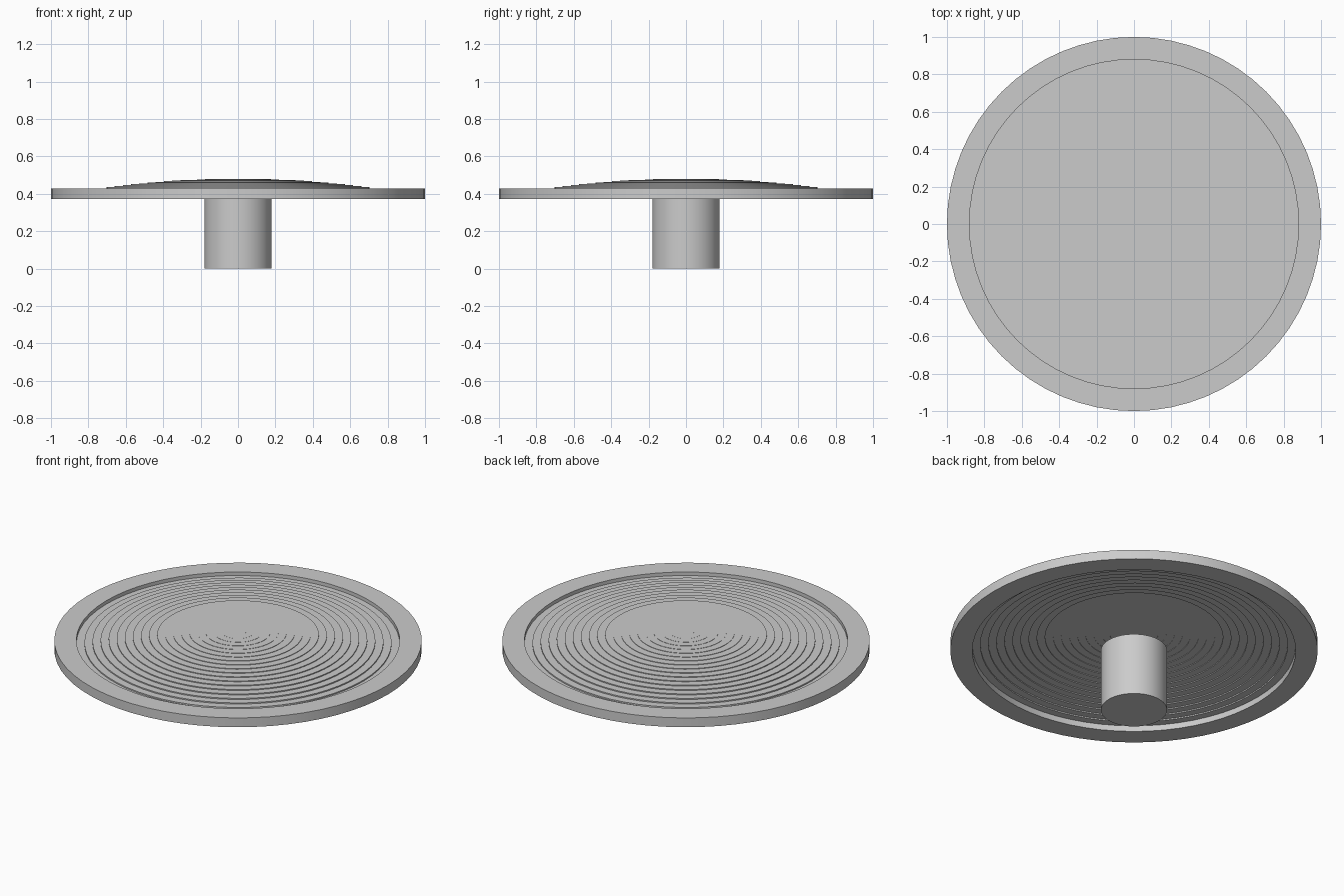
import bpy
import bmesh
from math import cos, sin, tau, radians

cube = bpy.data.objects.get("Cube")
if cube:
    bpy.data.objects.remove(cube, do_unlink=True)

SEGMENTS = 64
RIM_OUTER, RIM_INNER = 1.0, 0.88
RIM_BOTTOM, RIM_TOP = 0.373, 0.429
STEPS = 20
DOME_TOP, DOME_RISE = 0.48, 0.08
POST_RADIUS = 0.18

grey = bpy.data.materials.new("plain grey")
grey.use_nodes = True
colour = (0.6, 0.6, 0.6, 1.0)
grey.diffuse_color = colour
grey.node_tree.nodes["Principled BSDF"].inputs["Base Color"].default_value = colour


def lathe(name, profile, closed=False):
    """Turn a (radius, height) profile around the z axis."""
    bm = bmesh.new()
    rings = []
    for r, z in profile:
        if r == 0:
            rings.append([bm.verts.new((0, 0, z))] * SEGMENTS)
        else:
            rings.append([bm.verts.new((r * cos(tau * k / SEGMENTS),
                                        r * sin(tau * k / SEGMENTS), z))
                          for k in range(SEGMENTS)])
    pairs = list(zip(rings, rings[1:]))
    if closed:
        pairs.append((rings[-1], rings[0]))
    for a, b in pairs:
        for k in range(SEGMENTS):
            n = (k + 1) % SEGMENTS
            corners = list(dict.fromkeys((a[k], a[n], b[n], b[k])))
            bm.faces.new(corners)
    mesh = bpy.data.meshes.new(name)
    bm.to_mesh(mesh)
    bm.free()
    mesh.materials.append(grey)
    obj = bpy.data.objects.new(name, mesh)
    bpy.context.collection.objects.link(obj)
    bpy.ops.object.select_all(action='DESELECT')
    obj.select_set(True)
    bpy.context.view_layer.objects.active = obj
    bpy.ops.object.shade_smooth_by_angle(angle=radians(30))
    return obj


# Flat outer ring
lathe("rim", [(RIM_OUTER, RIM_BOTTOM), (RIM_OUTER, RIM_TOP),
              (RIM_INNER, RIM_TOP), (RIM_INNER, RIM_BOTTOM)], closed=True)

# Thin dome of concentric terraces, from the rim up to the centre
terraces = []
for i in range(STEPS, 0, -1):
    height = DOME_TOP - DOME_RISE * ((i - 1) / STEPS) ** 2
    terraces.append((RIM_INNER * i / STEPS, height))
    terraces.append((RIM_INNER * (i - 1) / STEPS, height))
lathe("stepped_dome", terraces)

# Central post below the dome
lathe("post", [(0, 0), (POST_RADIUS, 0), (POST_RADIUS, RIM_BOTTOM), (0, RIM_BOTTOM)])
